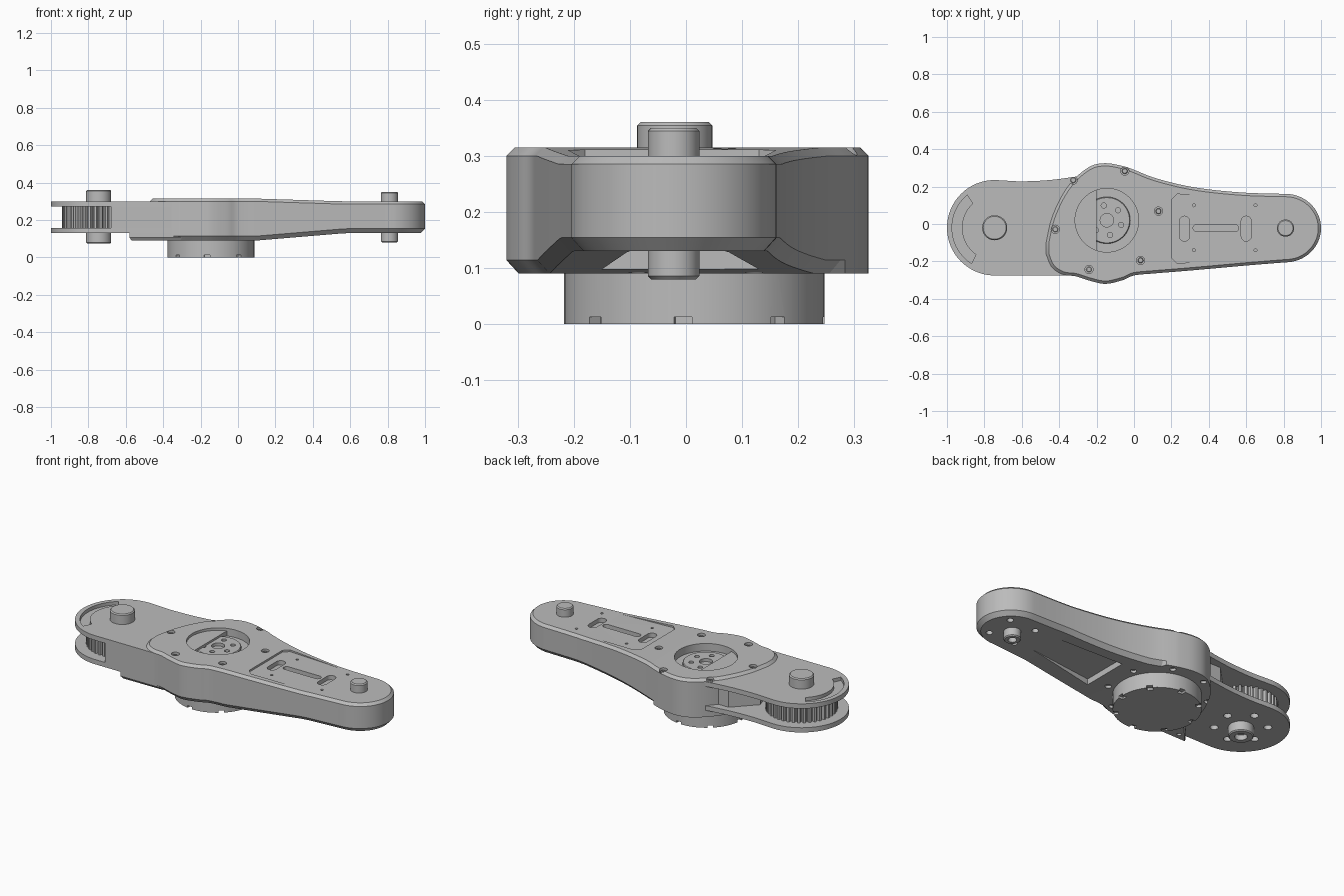
import bpy, bmesh
from math import sin, cos, pi, radians
from mathutils import Vector

cube = bpy.data.objects.get("Cube")
if cube:
    bpy.data.objects.remove(cube, do_unlink=True)

metal = bpy.data.materials.new("machined grey")
metal.use_nodes = True
GREY = (0.5, 0.5, 0.5, 1)
metal.diffuse_color = GREY
metal.node_tree.nodes["Principled BSDF"].inputs["Base Color"].default_value = GREY

HUB = (-0.145, 0.02)
FORK = (-0.745, -0.02)
TIP = (0.81, -0.022)


def arc(c, r, a0, a1, n):
    return [(c[0] + r * cos(radians(a0 + (a1 - a0) * i / n)),
             c[1] + r * sin(radians(a0 + (a1 - a0) * i / n))) for i in range(n + 1)]


def circle(c, r, n=48):
    return arc(c, r, 0, 360, n)[:-1]


def slot(a, b, r):
    """Stadium outline from a to b."""
    d = Vector(b) - Vector(a)
    deg = 0 if abs(d.x) > abs(d.y) else 90
    return arc(b, r, deg - 90, deg + 90, 10) + arc(a, r, deg + 90, deg + 270, 10)


def ring(c, r, n, start=0):
    return arc(c, r, start, start + 360, n)[:-1]


def inset(pts, d):
    """Offset a counter-clockwise outline inward; d is a number or one per point."""
    n, out = len(pts), []
    for i, p in enumerate(pts):
        t = (Vector(pts[(i + 1) % n]) - Vector(pts[i - 1])).normalized()
        k = d[i] if isinstance(d, list) else d
        out.append((p[0] - t.y * k, p[1] + t.x * k))
    return out


def add_prism(bm, pts, z0, z1, low=0, high=0):
    """Extruded outline with optional chamfers on the two rims."""
    levels = [(z0, low)] + ([(z0 + low, 0)] if low else [])
    levels += ([(z1 - high, 0)] if high else []) + [(z1, high)]
    loops = [[bm.verts.new((x, y, z)) for x, y in inset(pts, k)] for z, k in levels]
    n = len(pts)
    for a, b in zip(loops, loops[1:]):
        for i in range(n):
            bm.faces.new((a[i], a[(i + 1) % n], b[(i + 1) % n], b[i]))
    bm.faces.new(loops[0][::-1])
    bm.faces.new(loops[-1])


def finish(name, bm):
    bmesh.ops.recalc_face_normals(bm, faces=bm.faces)
    mesh = bpy.data.meshes.new(name)
    bm.to_mesh(mesh)
    bm.free()
    ob = bpy.data.objects.new(name, mesh)
    bpy.context.collection.objects.link(ob)
    mesh.materials.append(metal)
    return ob


def prism(name, pts, z0, z1, low=0, high=0):
    bm = bmesh.new()
    add_prism(bm, pts, z0, z1, low, high)
    return finish(name, bm)


def activate(ob):
    bpy.ops.object.select_all(action='DESELECT')
    ob.select_set(True)
    bpy.context.view_layer.objects.active = ob


def cut(ob, shapes):
    """Subtract separate prisms given as (outline, z0, z1)."""
    bm = bmesh.new()
    for s in shapes:
        add_prism(bm, *s)
    cutter = finish("cutter", bm)
    cutter.hide_render = True
    mod = ob.modifiers.new("cut", 'BOOLEAN')
    mod.operation, mod.solver, mod.object = 'DIFFERENCE', 'EXACT', cutter
    activate(ob)
    bpy.ops.object.modifier_apply(modifier=mod.name)
    bpy.data.objects.remove(cutter, do_unlink=True)


def spline(rows, steps):
    out = []
    for i in range(len(rows) - 1):
        p = [Vector(rows[min(max(i + k, 0), len(rows) - 1)]) for k in (-1, 0, 1, 2)]
        for s in range(steps):
            t = s / steps
            out.append(0.5 * (2 * p[1] + (p[2] - p[0]) * t
                              + (2 * p[0] - 5 * p[1] + 4 * p[2] - p[3]) * t * t
                              + (3 * p[1] - p[0] - 3 * p[2] + p[3]) * t ** 3))
    return out


def ramp(x, x0, x1, a, b):
    t = min(max((x - x0) / (x1 - x0), 0), 1)
    return a + (b - a) * t


# Main arm housing: rows are x, front edge, back edge
rows = [(-0.47, -0.16, -0.1), (-0.44, -0.23, 0.03), (-0.38, -0.27, 0.16),
        (-0.31, -0.28, 0.25), (-0.23, -0.305, 0.31), (-0.15, -0.32, 0.325),
        (-0.06, -0.3, 0.31), (0, -0.275, 0.29), (0.1, -0.265, 0.25),
        (0.25, -0.253, 0.21), (0.4, -0.24, 0.185), (0.6, -0.222, 0.167),
        (TIP[0], -0.205, 0.161)]
stations = spline(rows, 5)
for i in range(17):
    t = radians(88 * i / 16)
    stations.append(Vector((TIP[0] + 0.19 * sin(t), TIP[1] - 0.183 * cos(t), TIP[1] + 0.183 * cos(t))))
n = len(stations)
outline = [(s.x, s.y) for s in stations] + [(s.x, s.z) for s in reversed(stations)]
low_inset = [0 if i >= n and p[0] < 0.02 else 0.022 for i, p in enumerate(outline)]
top_z = lambda x: ramp(x, 0.08, 0.55, 0.315, 0.3)
low_z = lambda x: ramp(x, 0.1, 0.58, 0.09, 0.13)
bm = bmesh.new()
loops = []
for dist, fz in ((low_inset, low_z), (0, lambda x: low_z(x) + 0.024),
                 (0, lambda x: top_z(x) - 0.015), (0.015, top_z)):
    loops.append([bm.verts.new((q[0], q[1], fz(p[0])))
                  for p, q in zip(outline, inset(outline, dist))])
m = 2 * n
for a, b in zip(loops, loops[1:]):
    for i in range(m):
        bm.faces.new((a[i], a[(i + 1) % m], b[(i + 1) % m], b[i]))
for lp in (loops[0], loops[-1]):
    for i in range(n - 1):
        bm.faces.new((lp[i], lp[i + 1], lp[m - 2 - i], lp[m - 1 - i]))
housing = finish("arm_housing", bm)

# Shallow panels on top and underneath, then the bore, slots and screw holes
cut(housing, [([(0.23, -0.21), (0.56, -0.19), (0.56, 0.14), (0.23, 0.16), (0.2, 0.13), (0.2, -0.18)], 0.3, 0.34),
              ([(0.19, -0.15), (0.6, -0.1), (0.6, 0.07), (0.19, 0.13)], 0.05, 0.132)])
screws = ring(HUB, 0.28, 6, 10)
under = ring(HUB, 0.27, 8, 22)
holes = [(circle(HUB, 0.17, 64), 0.27, 0.34)]
holes += [(circle(c, 0.022, 20), 0.29, 0.34) for c in screws]
holes += [(circle(c, 0.017, 16), 0.05, 0.105) for c in under]
holes += [(slot((x, -0.065), (x, 0.015), 0.027), 0.275, 0.34) for x in (0.27, 0.6)]
holes.append((slot((0.335, -0.022), (0.54, -0.022), 0.019), 0.275, 0.34))
holes += [(circle((x, y), 0.008, 12), 0.28, 0.34) for x in (0.32, 0.65) for y in (-0.14, 0.1)]
holes += [(circle(c, 0.018, 16), 0.1, 0.15) for c in ring(TIP, 0.12, 4, 45)]
cut(housing, holes)
for i, c in enumerate(screws):
    head = prism(f"housing_screw_{i + 1}", circle(c, 0.015, 16), 0.285, 0.306, 0, 0.003)
    cut(head, [(circle(c, 0.007, 6), 0.298, 0.32)])

# Output flange in the bore
flange = prism("output_flange", circle(HUB, 0.125), 0.26, 0.288, 0, 0.004)
cut(flange, [(circle(HUB, 0.036, 24), 0.27, 0.3)]
    + [(circle(c, 0.014, 16), 0.27, 0.3) for c in ring(HUB, 0.08, 6, 42)])

# Motor base under the hub, with rim notches
motor = prism("motor_base", circle((HUB[0], 0.015), 0.232, 64), 0, 0.1)
notches = []
for i in range(8):
    a = radians(45 * i - 5)
    u, v = Vector((cos(a), sin(a))), Vector((-sin(a), cos(a)))
    o = Vector((HUB[0], 0.015))
    notches.append(([tuple(o + u * r + v * w) for r, w in
                     ((0.205, -0.016), (0.25, -0.016), (0.25, 0.016), (0.205, 0.016))], -0.02, 0.013))
cut(motor, notches)

# Fork plates
plate = arc(FORK, 0.255, 90, 270, 40) + [(-0.2, -0.275), (-0.2, 0.27)]
plate += [(p.x, p.y) for p in spline([(-0.3, 0.255), (-0.45, 0.235), (-0.6, 0.228), (-0.7, 0.233)], 5)]
upper = prism("fork_upper_plate", plate, 0.272, 0.3)
lower = prism("fork_lower_plate", plate, 0.13, 0.158)
crescent = arc(FORK, 0.228, 130, 237, 24) + arc(FORK, 0.175, 235, 132, 24)
cut(upper, [(crescent, 0.28, 0.33)])
cut(lower, [(circle(c, 0.022, 20), 0.1, 0.2) for c in ring(FORK, 0.14, 6, 20)])

# Web between the plates, hollowed around the pulley
web = [(-0.68, -0.275), (-0.25, -0.275), (-0.25, 0.2), (-0.42, 0.2)] + arc(FORK, 0.225, 25, -70, 24)
prism("fork_web", web, 0.15, 0.28)

# Bracket foot below the web
foot = [(-0.58, -0.275), (-0.3, -0.275), (-0.3, -0.1), (-0.44, -0.1)]
bracket = prism("bracket_foot", foot, 0.09, 0.14, 0.015)
cut(bracket, [(circle(c, 0.012, 16), 0.05, 0.115) for c in ((-0.46, -0.16), (-0.5, -0.23), (-0.42, -0.23))])

# Toothed pulley
teeth = 40
gear = []
for i in range(teeth):
    for f, r in ((0, 0.178), (0.2, 0.195), (0.6, 0.195), (0.8, 0.178)):
        a = 2 * pi * (i + f) / teeth
        gear.append((FORK[0] + r * cos(a), FORK[1] + r * sin(a)))
prism("belt_pulley", gear, 0.155, 0.275)

# Shafts, bored from below
for name, c, r, z0, z1 in (("fork_shaft", FORK, 0.067, 0.073, 0.36), ("tip_shaft", TIP, 0.046, 0.08, 0.35)):
    shaft = prism(name, circle(c, r), z0, z1, 0.006, 0.006)
    cut(shaft, [(circle(c, r * 0.5, 24), 0, z0 + 0.03)])

# Smooth curved walls, keep the machined edges crisp
for ob in list(bpy.context.scene.objects):
    if ob.type == 'MESH' and metal.name in ob.data.materials:
        activate(ob)
        bpy.ops.object.shade_smooth_by_angle(angle=radians(25))
